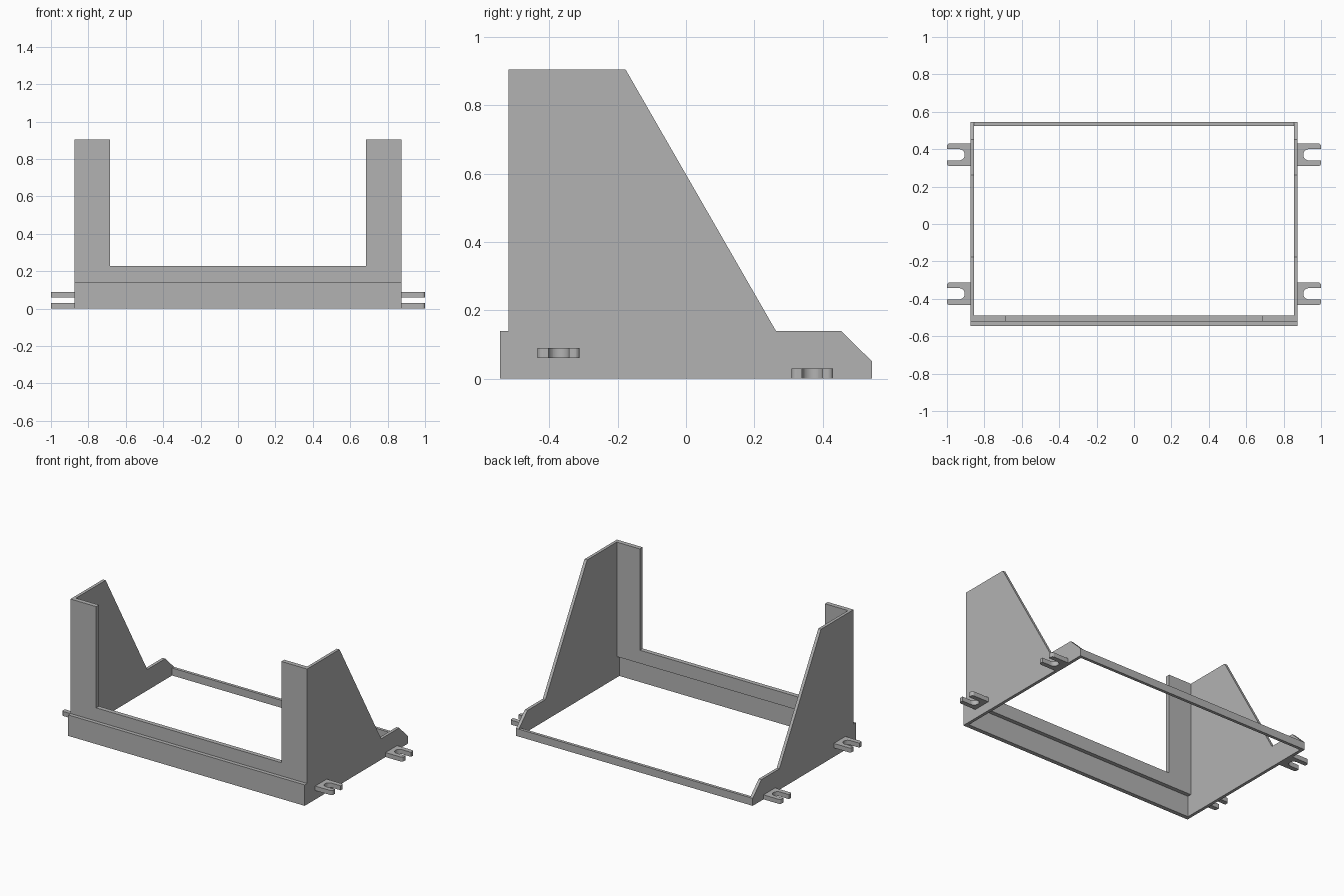
import bpy, math

cube = bpy.data.objects.get("Cube")
if cube:
    bpy.data.objects.remove(cube)

grey = bpy.data.materials.new("plain grey")
grey.use_nodes = True
colour = (0.45, 0.45, 0.45, 1)
grey.diffuse_color = colour
grey.node_tree.nodes["Principled BSDF"].inputs["Base Color"].default_value = colour

W, D, T = 0.875, 0.545, 0.02      # half width, half depth, wall thickness
STEP, LIP = 0.14, 0.05            # heights of the front skirt and rear rail
FACE_Y = -0.52                    # front of the upper panel


def prism(name, outline, place, lo, hi):
    """Extrude a 2D outline between two levels; place maps (a, b, level) to xyz."""
    n = len(outline)
    verts = [place(a, b, h) for h in (lo, hi) for a, b in outline]
    faces = [list(range(n)), list(range(n, 2 * n))]
    faces += [[i, (i + 1) % n, n + (i + 1) % n, n + i] for i in range(n)]
    mesh = bpy.data.meshes.new(name)
    mesh.from_pydata(verts, [], faces)
    mesh.materials.append(grey)
    obj = bpy.data.objects.new(name, mesh)
    bpy.context.collection.objects.link(obj)
    # Consistent outward normals
    import bmesh
    bm = bmesh.new()
    bm.from_mesh(mesh)
    bmesh.ops.recalc_face_normals(bm, faces=bm.faces)
    bm.to_mesh(mesh)
    bm.free()
    return obj


def along_x(a, b, h):
    return (h, a, b)


def along_y(a, b, h):
    return (a, h, b)


def arc(cx, cy, r, start, end, steps):
    angles = [math.radians(start + (end - start) * i / steps) for i in range(steps + 1)]
    return [(cx + r * math.cos(t), cy + r * math.sin(t)) for t in angles]


# Side walls with sloped rear edge and chamfered foot
side = [(-D, 0), (D, 0), (D, LIP), (0.453, STEP), (0.263, STEP),
        (-0.177, 0.905), (FACE_Y, 0.905), (FACE_Y, STEP), (-D, STEP)]
for label, s in (("left", 1), ("right", -1)):
    prism(label + "_side_wall", side, along_x, s * (W - T), s * W)

# Front skirt, set-back U-shaped panel and low rear rail
X = W - T
prism("front_skirt", [(-X, 0), (X, 0), (X, STEP), (-X, STEP)], along_y, -D, FACE_Y + 0.003)
panel = [(-X, STEP), (X, STEP), (X, 0.905), (0.685, 0.905),
         (0.685, 0.228), (-0.685, 0.228), (-0.685, 0.905), (-X, 0.905)]
prism("front_panel", panel, along_y, FACE_Y, -0.49)
prism("rear_rail", [(-X, 0), (X, 0), (X, LIP), (-X, LIP)], along_y, D - T, D)

# Slotted mounting tabs with an open rounded slot
HALF, SLOT, R = 0.061, 0.03, 0.015
tab = [(W, -HALF)] + arc(1 - R, R - HALF, R, -90, 0, 5)
tab += [(1, -SLOT)] + arc(0.935, 0, SLOT, 270, 90, 16) + [(1, SLOT)]
tab += arc(1 - R, HALF - R, R, 0, 90, 5) + [(W, HALF)]
for label, y, z in (("front", -0.373, 0.06), ("rear", 0.37, 0)):
    for hand, s in (("left", 1), ("right", -1)):
        prism(f"{label}_{hand}_tab", tab,
              lambda a, b, h, s=s, y=y: (s * a, y + b, h), z, z + 0.03)
